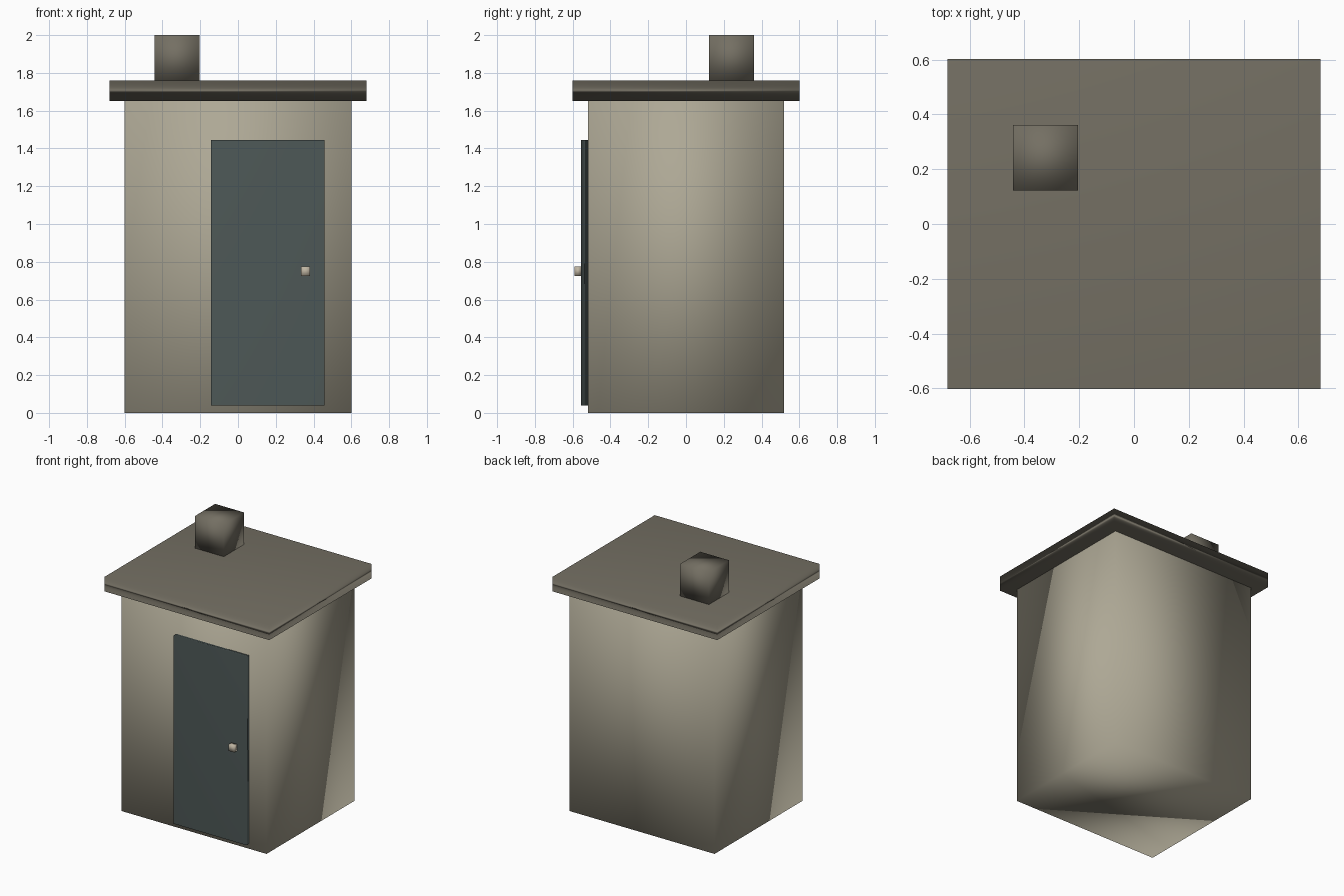
import bpy
import bmesh
from mathutils import Vector

if "Cube" in bpy.data.objects:
    bpy.data.objects.remove(bpy.data.objects["Cube"])


def material(name, rgb):
    mat = bpy.data.materials.new(name)
    mat.diffuse_color = (*rgb, 1.0)
    mat.use_nodes = True
    mat.node_tree.nodes["Principled BSDF"].inputs["Base Color"].default_value = mat.diffuse_color
    return mat


wall_paint = material("warm_beige", (0.42, 0.39, 0.30))
roof_paint = material("grey_brown", (0.175, 0.16, 0.125))
door_paint = material("slate_green", (0.075, 0.098, 0.095))
knob_paint = material("pale_tan", (0.52, 0.46, 0.36))


def box(name, low, high, mat):
    """Box between two corners, softly shaded with area-weighted normals."""
    low, high = Vector(low), Vector(high)
    bm = bmesh.new()
    bmesh.ops.create_cube(bm, size=1)
    bmesh.ops.scale(bm, vec=high - low, verts=bm.verts)
    for face in bm.faces:
        face.smooth = True
    mesh = bpy.data.meshes.new(name)
    bm.to_mesh(mesh)
    bm.free()
    mesh.materials.append(mat)
    obj = bpy.data.objects.new(name, mesh)
    obj.location = (low + high) / 2
    bpy.context.collection.objects.link(obj)
    weighted = obj.modifiers.new("soft_shading", 'WEIGHTED_NORMAL')
    weighted.mode = 'FACE_AREA'
    return obj


# Walls and overhanging slab roof
box("walls", (-0.60, -0.52, 0.0), (0.60, 0.52, 1.65), wall_paint)
box("roof", (-0.68, -0.602, 1.65), (0.68, 0.602, 1.76), roof_paint)

# Chimney stands on the back left of the roof
box("chimney", (-0.442, 0.123, 1.76), (-0.204, 0.361, 2.0), roof_paint)

# Door and its square knob
box("door", (-0.144, -0.555, 0.04), (0.457, -0.52, 1.445), door_paint)
box("door_knob", (0.334, -0.59, 0.726), (0.382, -0.552, 0.774), knob_paint)
